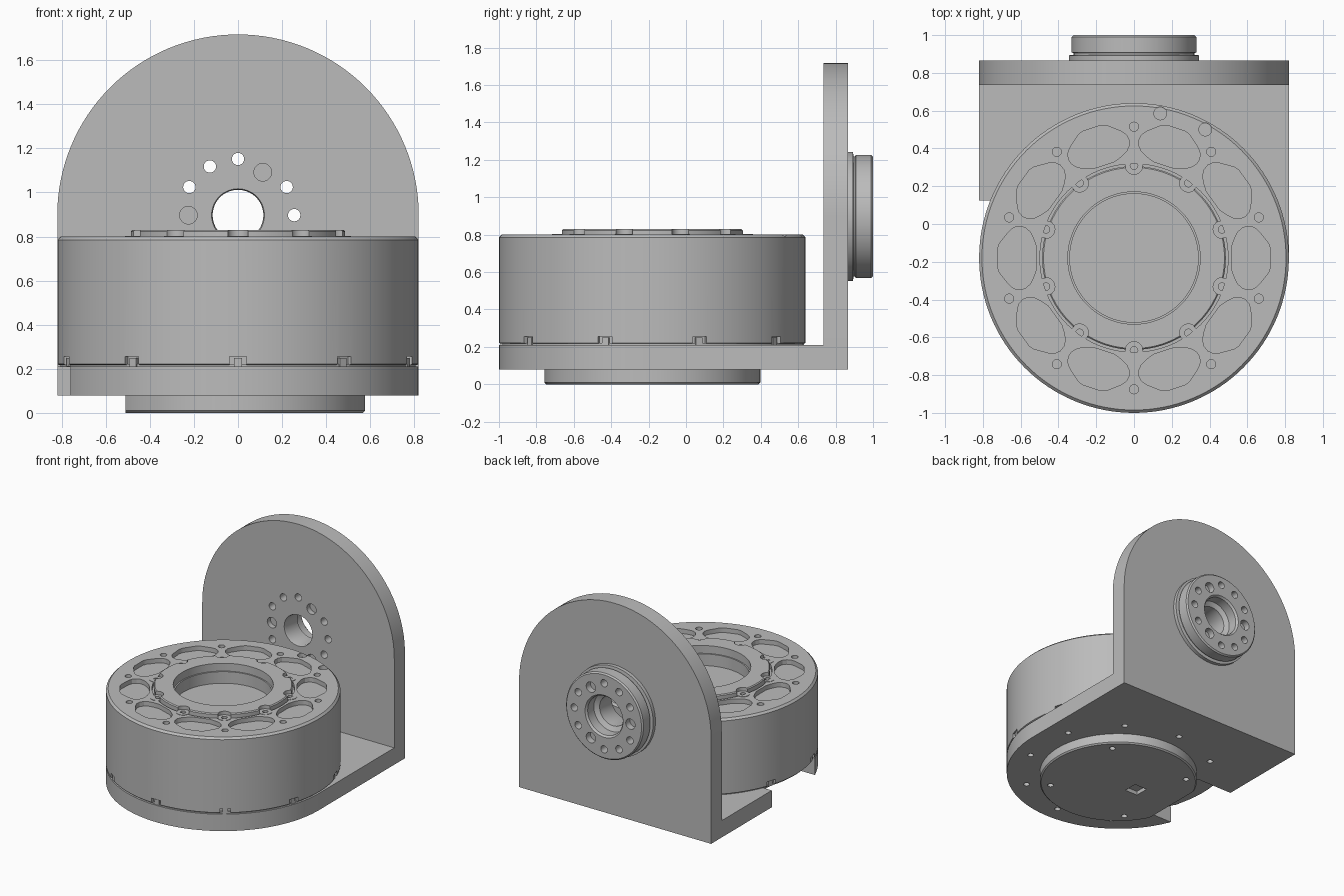
import bpy, bmesh
from math import sin, cos, pi, radians
from mathutils import Matrix, Vector

cube = bpy.data.objects.get("Cube")
if cube:
    bpy.data.objects.remove(cube, do_unlink=True)

grey = bpy.data.materials.new("machined_grey")
grey.use_nodes = True
grey.diffuse_color = (0.5, 0.5, 0.5, 1)
bsdf = next(n for n in grey.node_tree.nodes if n.type == 'BSDF_PRINCIPLED')
bsdf.inputs["Base Color"].default_value = (0.5, 0.5, 0.5, 1)

MY = -0.18          # motor axis, y
R = 0.82            # motor radius and bracket half width
FZ = 0.897          # flange axis, z
MOTOR = Matrix.Translation((0, MY, 0))
# local z becomes y, local y becomes -z
FLANGE = Matrix.Translation((0, 0, FZ)) @ Matrix.Rotation(-pi / 2, 4, 'X')
STEPS = [radians(18 + 36 * k) for k in range(10)]


def finish(name, bm, matrix=Matrix()):
    bmesh.ops.transform(bm, matrix=matrix, verts=bm.verts)
    bmesh.ops.recalc_face_normals(bm, faces=bm.faces)
    mesh = bpy.data.meshes.new(name)
    bm.to_mesh(mesh)
    bm.free()
    mesh.materials.append(grey)
    obj = bpy.data.objects.new(name, mesh)
    bpy.context.collection.objects.link(obj)
    return obj


def lathe(name, profile, matrix=Matrix(), segs=128):
    """Solid of revolution; profile is (radius, height) from bottom to top."""
    bm = bmesh.new()
    rings = [[bm.verts.new((r * cos(2 * pi * i / segs), r * sin(2 * pi * i / segs), z))
              for i in range(segs)] for r, z in profile]
    for a, b in zip(rings, rings[1:]):
        for i in range(segs):
            j = (i + 1) % segs
            bm.faces.new((a[i], a[j], b[j], b[i]))
    bm.faces.new(rings[0][::-1])
    bm.faces.new(rings[-1])
    return finish(name, bm, matrix)


def prism(name, outline, z0, z1, matrix=Matrix()):
    bm = bmesh.new()
    face = bm.faces.new([bm.verts.new((x, y, z0)) for x, y in outline])
    up = bmesh.ops.extrude_face_region(bm, geom=[face])
    verts = [v for v in up["geom"] if isinstance(v, bmesh.types.BMVert)]
    bmesh.ops.translate(bm, verts=verts, vec=(0, 0, z1 - z0))
    return finish(name, bm, matrix)


def box(name, x0, x1, y0, y1, z0, z1, matrix=Matrix()):
    return prism(name, [(x0, y0), (x1, y0), (x1, y1), (x0, y1)], z0, z1, matrix)


def pin(r, radius, angle, z0, z1, frame):
    """Small cylinder on a bolt circle."""
    spot = Matrix.Translation((radius * cos(angle), radius * sin(angle), 0))
    return lathe("pin", [(r, z0), (r, z1)], frame @ spot, 24)


def boolean(target, others, operation='DIFFERENCE'):
    group = bpy.data.collections.new("helpers")
    for o in others:
        group.objects.link(o)
    mod = target.modifiers.new("boolean", 'BOOLEAN')
    mod.operation = operation
    mod.operand_type = 'COLLECTION'
    mod.collection = group
    mod.solver = 'EXACT'
    bpy.context.view_layer.objects.active = target
    bpy.ops.object.modifier_apply(modifier=mod.name)
    bpy.data.collections.remove(group)


def discard(objs):
    for o in objs:
        bpy.data.objects.remove(o, do_unlink=True)


def cut(target, cutters):
    boolean(target, cutters)
    discard(cutters)


# Bracket: base with rounded front, and upright wall with rounded top
arc = [(R * cos(pi * i / 64), R * sin(pi * i / 64)) for i in range(65)]
bracket = prism("bracket", [(x, MY - y) for x, y in arc] + [(-R, 0.865), (R, 0.865)], 0.08, 0.21)
wall = prism("wall", [(x, -y) for x, y in arc] + [(-R, FZ - 0.08), (R, FZ - 0.08)],
             0.735, 0.865, FLANGE)
boolean(bracket, [wall], 'UNION')
discard([wall])

# Round flange on the back of the wall
flange = lathe("output_flange", [(0.345, 0.865), (0.345, 0.893), (0.32, 0.896), (0.32, 0.904),
                                 (0.33, 0.908), (0.33, 0.99), (0.32, 1.0)], FLANGE)

# Bore and bolt circle through wall and flange, every fourth one a sunk screw
holes = [lathe("bore", [(0.125, 0.72), (0.115, 0.75), (0.115, 0.89), (0.15, 0.91),
                        (0.15, 0.985), (0.17, 1.01)], FLANGE, 64)]
for k in range(12):
    a = radians(30 * k)
    if k % 4 == 2:      # at 60, 180 and 300 degrees seen from the front
        a = -a
        holes.append(pin(0.04, 0.225, a, 0.7, 0.775, FLANGE))
        holes.append(pin(0.04, 0.225, a, 0.95, 1.05, FLANGE))
    else:
        holes.append(pin(0.028, 0.255, -a, 0.7, 1.05, FLANGE))
boolean(bracket, holes)
cut(flange, holes)

# Round boss under the base
bottom = lathe("bottom_boss", [(0.567, 0), (0.577, 0.01), (0.577, 0.08)], MOTOR)


def notch():
    return box("notch", -1, -0.51, MY - 0.305, MY + 0.305, -0.1, 0.2101)


cut(bracket, [notch()] + [pin(0.022, 0.695, a, 0, 0.18, MOTOR) for a in STEPS])
cut(bottom, [notch(), box("socket", -0.225, -0.115, MY - 0.055, MY + 0.055, -0.1, 0.03)]
    + [pin(0.022, 0.5, radians(45 + 90 * k), -0.1, 0.04, MOTOR) for k in range(4)])

# Motor housing with pockets, screw holes and slots around the lower rim
spacer = lathe("housing_gasket", [(0.805, 0.208), (0.805, 0.222)], MOTOR)
housing = lathe("motor_housing", [(0.812, 0.217), (R, 0.222), (R, 0.785), (0.805, 0.8)], MOTOR)
half = [(0.722, 0.05), (0.712, 0.078), (0.66, 0.142), (0.635, 0.162), (0.605, 0.168),
        (0.575, 0.16), (0.55, 0.138), (0.533, 0.105), (0.517, 0.06)]
pocket = half + [(x, -y) for x, y in half[::-1]]
cutters = [lathe("hub_bore", [(0.34, 0.68), (0.34, 0.77), (0.498, 0.77), (0.498, 0.9)], MOTOR)]
for a in STEPS:
    turn = MOTOR @ Matrix.Rotation(a, 4, 'Z')
    cutters.append(prism("pocket", pocket, 0.765, 0.9,
                         MOTOR @ Matrix.Rotation(a + pi / 10, 4, 'Z')))
    cutters.append(pin(0.024, 0.695, a, 0.75, 0.9, MOTOR))
    cutters.append(box("slot", 0.795, 0.9, -0.038, 0.038, 0.1, 0.255, turn))
for deg in (61, 79.7):
    cutters.append(pin(0.034, 0.778, radians(deg), 0.77, 0.9, MOTOR))
cut(housing, cutters)

# Narrow tooth standing in each rim slot
for a in STEPS:
    box("rim_tooth", 0.79, 0.812, -0.018, 0.018, 0.21, 0.25,
        MOTOR @ Matrix.Rotation(a, 4, 'Z'))

# Raised hub ring, scalloped around its ten screws
hub = lathe("hub_ring", [(0.486, 0.765), (0.486, 0.823), (0.479, 0.83)], MOTOR)
cut(hub, [lathe("hub_hole", [(0.35, 0.7), (0.35, 0.9)], MOTOR)]
    + [pin(0.047, 0.49, a, 0.7, 0.9, MOTOR) for a in STEPS])
for a in STEPS:
    seat = pin(0.047, 0.49, a, 0.76, 0.803, MOTOR)
    seat.name = "screw_seat"
    cut(seat, [pin(0.02, 0.49, a, 0.775, 0.9, MOTOR)])

# Smooth the round walls, keep the machined edges crisp
bpy.ops.object.select_all(action='DESELECT')
for obj in bpy.context.collection.objects:
    if obj.type == 'MESH' and grey.name in obj.data.materials:
        obj.select_set(True)
        bpy.context.view_layer.objects.active = obj
bpy.ops.object.shade_smooth_by_angle(angle=radians(25))
